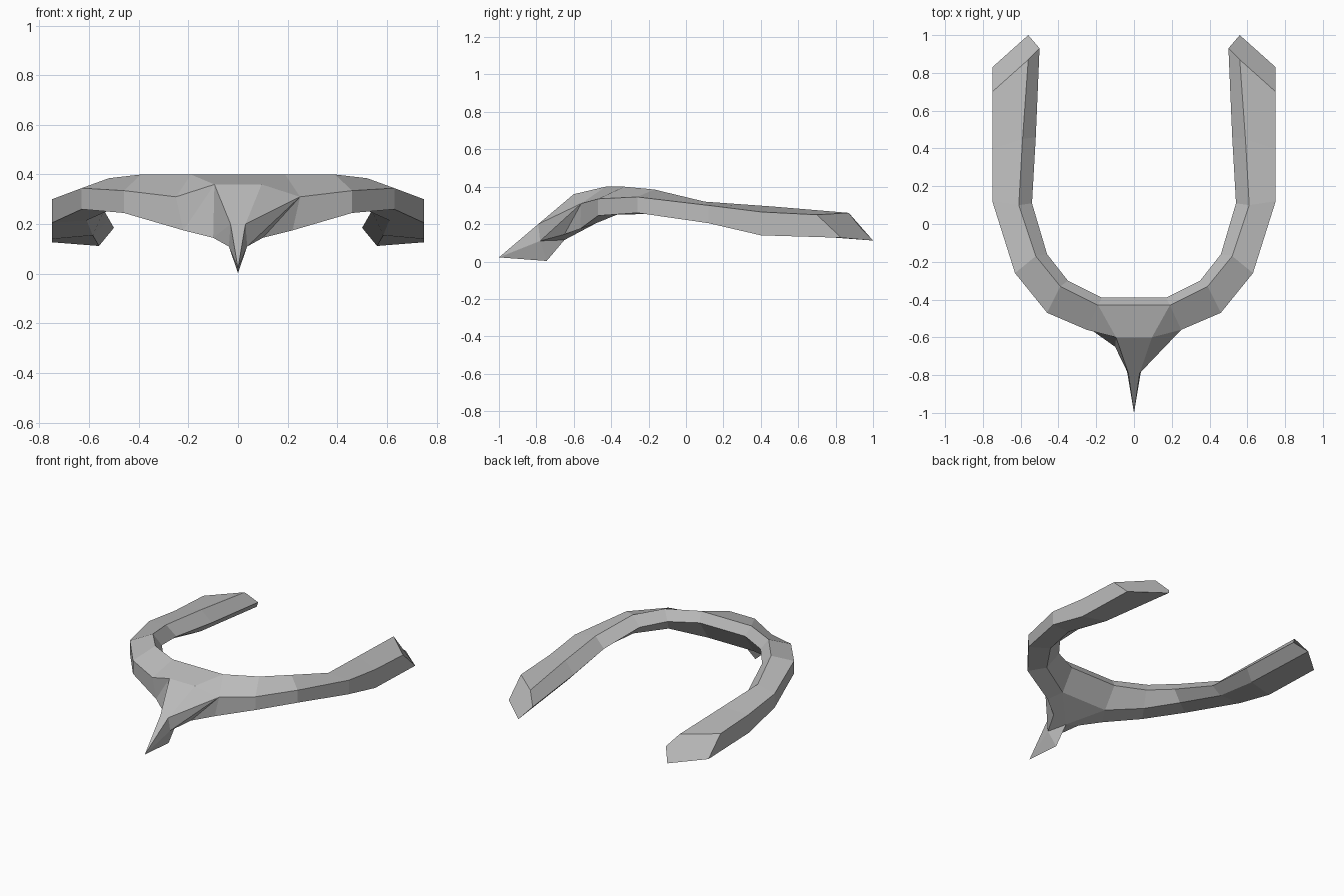
import bpy, bmesh

if "Cube" in bpy.data.objects:
    bpy.data.objects.remove(bpy.data.objects["Cube"])

# One flat colour for the whole collar
grey = bpy.data.materials.new("stone grey")
grey.diffuse_color = (0.5, 0.5, 0.5, 1)
grey.use_nodes = True
grey.node_tree.nodes["Principled BSDF"].inputs["Base Color"].default_value = grey.diffuse_color

# Five-sided cross-sections of one arm, from the front to the rear end:
# outer top, ridge, inner edge, inner bottom, outer bottom
sections = [
    [(.25, -.56, .31), (.19, -.43, .40), (.17, -.39, .34), (.17, -.48, .205), (.22, -.565, .175)],
    [(.46, -.47, .335), (.39, -.33, .40), (.35, -.30, .335), (.39, -.37, .25), (.46, -.47, .245)],
    [(.63, -.26, .345), (.52, -.17, .385), (.46, -.16, .32), (.52, -.18, .255), (.63, -.26, .26)],
    [(.75, .12, .30), (.61, .10, .32), (.54, .11, .255), (.61, .10, .215), (.75, .12, .205)],
    [(.75, .40, .265), (.59, .45, .295), (.52, .46, .22), (.585, .43, .155), (.75, .40, .14)],
    [(.75, .70, .25), (.56, .87, .26), (.50, .93, .185), (.56, 1.0, .112), (.75, .83, .127)],
]
# Front spike: paired points and centre-line points
paired = {"shoulder": (.095, -.60, .36), "top": (.03, -.79, .20),
          "root": (.10, -.65, .145), "low": (.037, -.78, .11)}
centre = {"tip": (0, -1, .022), "fin": (0, -.745, .003), "keel": (0, -.65, .115)}

bm = bmesh.new()
mid = {k: bm.verts.new(p) for k, p in centre.items()}
sides = []
for s in (1, -1):
    def add(p):
        return bm.verts.new((s * p[0], p[1], p[2]))
    rings = [[add(p) for p in ring] for ring in sections]
    v = {k: add(p) for k, p in paired.items()}
    v.update(zip(("outer", "ridge", "inner", "under", "base"), rings[0]))
    v.update(mid)
    sides.append(v)

    # Arm skin and end cap
    for a, b in zip(rings, rings[1:]):
        for i in range(5):
            j = (i + 1) % 5
            bm.faces.new((a[i], a[j], b[j], b[i]))
    bm.faces.new(rings[-1])

    # Spike flank, underside and fin
    faces = ["ridge outer shoulder", "top low tip", "low fin tip",
             "low keel fin", "low root keel", "root base under keel"]
    if s > 0:
        faces += ["shoulder outer top", "top outer low", "outer root low", "outer base root"]
    else:
        faces += ["shoulder outer base", "shoulder base root", "shoulder root top", "top root low"]
    for f in faces:
        bm.faces.new([v[k] for k in f.split()])

# Faces spanning the middle: crown, inner bevel, inner wall and spike front
right, left = sides
for a, b in (("ridge", "shoulder"), ("ridge", "inner"), ("inner", "under"), ("shoulder", "top")):
    bm.faces.new((right[a], left[a], left[b], right[b]))
for a, c in (("under", "keel"), ("top", "tip")):
    bm.faces.new((right[a], left[a], mid[c]))

bmesh.ops.recalc_face_normals(bm, faces=bm.faces[:])
mesh = bpy.data.meshes.new("spiked_collar")
bm.to_mesh(mesh)
bm.free()
mesh.materials.append(grey)
bpy.context.collection.objects.link(bpy.data.objects.new("spiked_collar", mesh))
